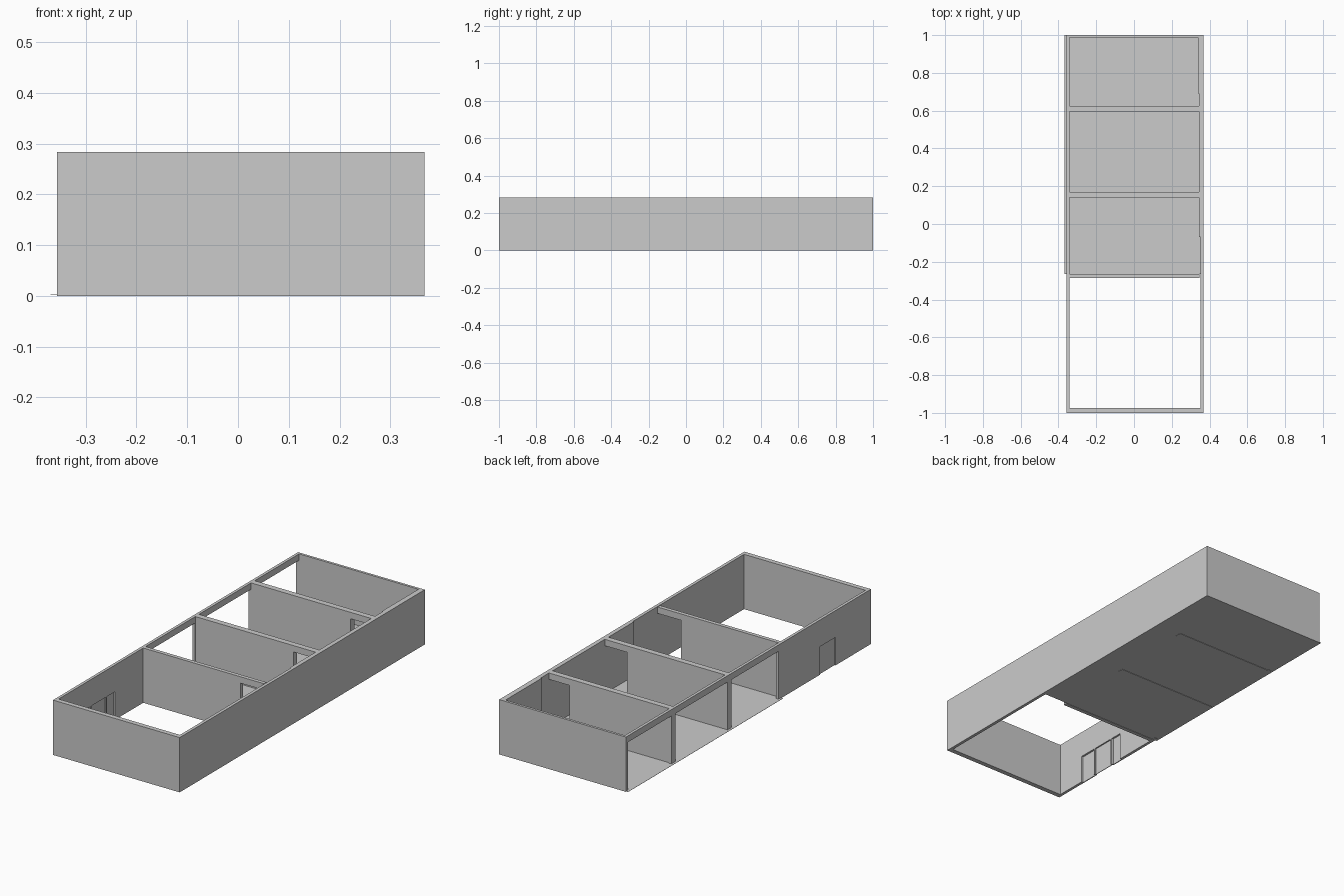
import bpy, bmesh

if "Cube" in bpy.data.objects:
    bpy.data.objects.remove(bpy.data.objects["Cube"])

H = 0.283            # wall height
LINTEL = 0.25        # underside of lintels
XL, XLI = -0.357, -0.342   # left wall outer / inner face
XR = 0.367           # right wall outer face
PARTITIONS = [("front", -0.285, -0.265, 0.214), ("middle", 0.14, 0.17, 0.218),
              ("rear", 0.595, 0.625, 0.227)]


def prism(name, pts, depth, place):
    """Extrude a flat outline; place(u, v, w) maps it into the scene."""
    bm = bmesh.new()
    lo = [bm.verts.new(place(u, v, depth[0])) for u, v in pts]
    hi = [bm.verts.new(place(u, v, depth[1])) for u, v in pts]
    bm.faces.new(lo)
    bm.faces.new(hi)
    for i in range(len(pts)):
        j = (i + 1) % len(pts)
        bm.faces.new((lo[i], lo[j], hi[j], hi[i]))
    bmesh.ops.recalc_face_normals(bm, faces=bm.faces)
    me = bpy.data.meshes.new(name)
    bm.to_mesh(me)
    bm.free()
    ob = bpy.data.objects.new(name, me)
    bpy.context.collection.objects.link(ob)
    return ob


def along_x(u, v, w): return (u, w, v)    # outline in xz, depth in y
def along_y(u, v, w): return (w, u, v)    # outline in yz, depth in x
def upright(u, v, w): return (u, v, w)    # outline in xy, depth in z


def rect(a0, a1, b0, b1):
    return [(a0, b0), (a1, b0), (a1, b1), (a0, b1)]


# Right wall, stepping thicker towards the back
prism("right_wall", [(XR, -1), (XR, 1), (0.34, 1), (0.34, 0.69), (0.345, 0.69),
                     (0.345, -0.07), (0.351, -0.07), (0.351, -1)], (0, H), upright)

# Front and back walls
prism("front_wall", rect(XLI, 0.351, 0, H), (-1, -0.975), along_x)
prism("back_wall", rect(XLI, 0.34, 0, H), (0.987, 1), along_x)

# Left wall: one outline with the entrance and three wide bays cut from below
left = [(-1, H), (-1, 0)]
for y0, y1, top in [(-0.81, -0.515, 0.145), (-0.245, 0.138, LINTEL),
                    (0.17, 0.597, LINTEL), (0.63, 0.985, LINTEL)]:
    left += [(y0, 0), (y0, top), (y1, top), (y1, 0)]
left += [(1, 0), (1, H)]
prism("left_wall", left, (XL, XLI), along_y)

# Entrance: flush side panels, recessed door, inner posts
for side, y0, y1 in [("front", -0.81, -0.71), ("rear", -0.583, -0.515)]:
    prism("side_panel_" + side, rect(y0, y1, 0, 0.145), (XL, -0.352), along_y)
prism("entrance_door", rect(-0.71, -0.583, 0, 0.145), (-0.352, -0.349), along_y)
for i, y in enumerate((-0.713, -0.583)):
    prism(f"entrance_post_{i}", rect(y - 0.004, y + 0.004, 0, 0.145), (-0.352, XLI), along_y)

# Partitions, each with a passage at the right-hand end
for name, y0, y1, x in PARTITIONS:
    prism(name + "_partition", [(XLI, 0), (x, 0), (x, LINTEL), (0.347, LINTEL),
                                (0.347, H), (XLI, H)], (y0, y1), along_x)

# Thin floor under the three rear rooms
prism("floor", rect(-0.369, 0.36, -0.265, 1), (0.002, 0.003), upright)
